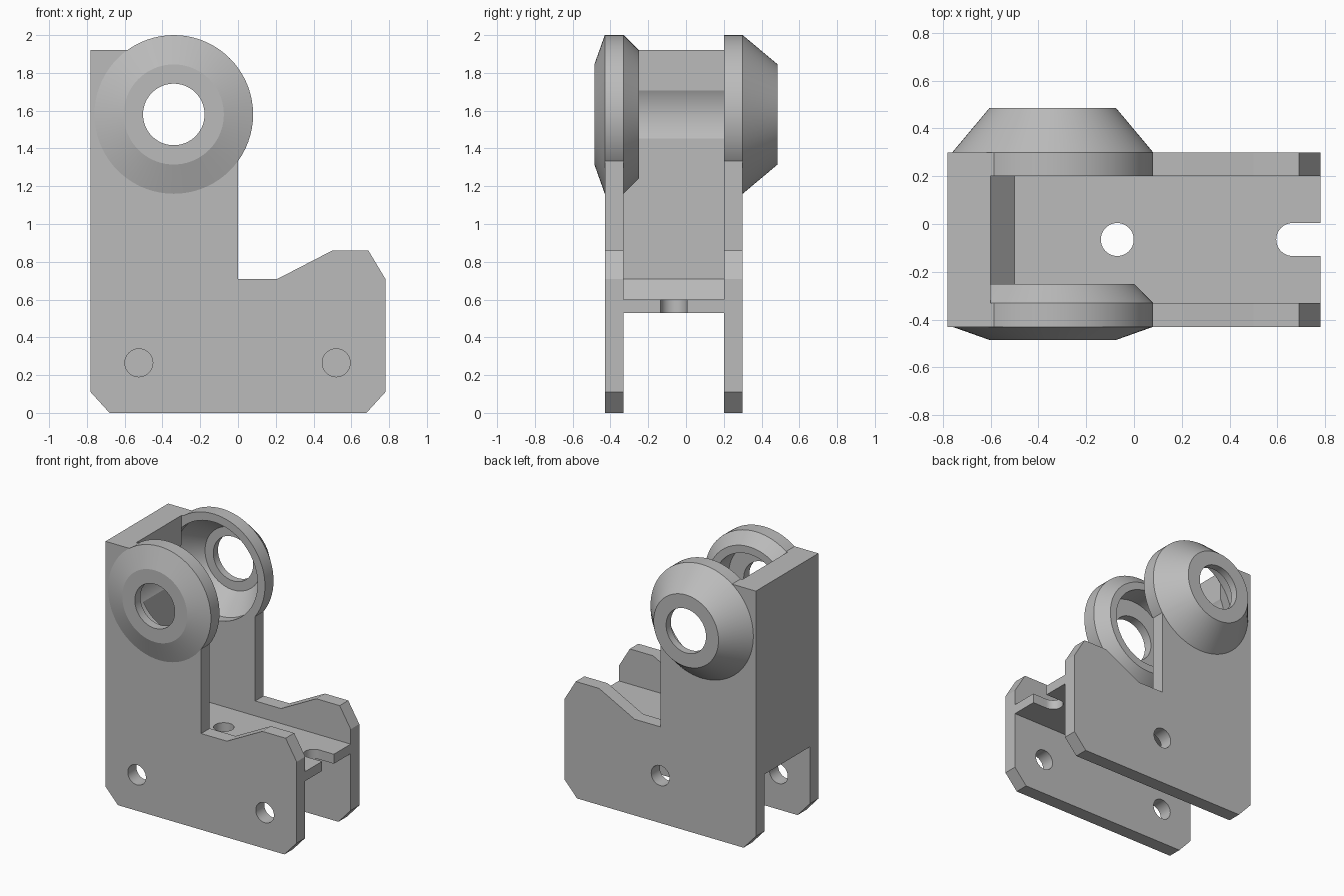
import bpy, bmesh, math

cube = bpy.data.objects.get("Cube")
if cube:
    bpy.data.objects.remove(cube, do_unlink=True)

grey = bpy.data.materials.new("plain_grey")
grey.use_nodes = True
GREY = (0.5, 0.5, 0.5, 1)
grey.diffuse_color = GREY
grey.node_tree.nodes["Principled BSDF"].inputs["Base Color"].default_value = GREY

AXIS = (-0.34, 1.58)          # x, z of the bearing bore
FRONT, BACK = (-0.43, -0.33), (0.2, 0.3)   # y spans of the two side plates


def finish(name, bm):
    bmesh.ops.recalc_face_normals(bm, faces=bm.faces)
    mesh = bpy.data.meshes.new(name)
    bm.to_mesh(mesh)
    bm.free()
    mesh.materials.append(grey)
    obj = bpy.data.objects.new(name, mesh)
    bpy.context.collection.objects.link(obj)
    return obj


def loft(name, rings):
    """Close a stack of equal point rings into a solid."""
    bm = bmesh.new()
    loops = [[bm.verts.new(p) for p in ring] for ring in rings]
    n = len(loops[0])
    for a, b in zip(loops, loops[1:]):
        for i in range(n):
            j = (i + 1) % n
            bm.faces.new((a[i], a[j], b[j], b[i]))
    bm.faces.new(loops[0])
    bm.faces.new(loops[-1])
    return finish(name, bm)


def extrude_y(name, outline, span):
    return loft(name, [[(x, y, z) for x, z in outline] for y in span])


def lathe_y(name, profile, centre=AXIS, sides=72):
    """Revolve (y, radius) pairs about an axis along y."""
    turn = [2 * math.pi * i / sides for i in range(sides)]
    return loft(name, [[(centre[0] + r * math.cos(t), y, centre[1] + r * math.sin(t))
                        for t in turn] for y, r in profile])


def drill_z(name, x, y, r):
    turn = [2 * math.pi * i / 40 for i in range(40)]
    return loft(name, [[(x + r * math.cos(t), y + r * math.sin(t), z) for t in turn]
                       for z in (0.4, 0.7)])


def combine(obj, tool, operation):
    """Apply a boolean and discard the tool."""
    tool.hide_render = True
    mod = obj.modifiers.new(operation, "BOOLEAN")
    mod.operation, mod.solver, mod.object = operation, "EXACT", tool
    bpy.context.view_layer.objects.active = obj
    bpy.ops.object.modifier_apply(modifier=mod.name)
    bpy.data.objects.remove(tool, do_unlink=True)


# Side plates: L-shaped outline, its upper end buried in the round boss
outline = [(-0.78, 0.11), (-0.68, 0), (0.68, 0), (0.78, 0.11), (0.78, 0.71),
           (0.69, 0.86), (0.5, 0.86), (0.21, 0.71), (0, 0.71), (0, 1.34),
           (-0.2, 1.5), (-0.34, 1.92), (-0.78, 1.92)]


def side_plate(name, span, boss, recess, holes):
    plate = extrude_y(name, outline, span)
    combine(plate, lathe_y("boss", boss), "UNION")
    combine(plate, lathe_y("recess", recess), "DIFFERENCE")
    combine(plate, lathe_y("bore", [(boss[0][0] - 0.1, 0.163),
                                    (boss[-1][0] + 0.1, 0.163)]), "DIFFERENCE")
    for hole in holes:
        tool = lathe_y("screw_hole", [(span[0] - 0.1, 0.074), (span[1] + 0.1, 0.074)],
                       hole, 40)
        combine(plate, tool, "DIFFERENCE")
    return plate


front_plate = side_plate(
    "front_side_plate", FRONT,
    [(-0.485, 0.265), (-0.43, 0.42), (-0.33, 0.42), (-0.25, 0.34)],
    [(-0.42, 0.285), (-0.2, 0.285)],
    [(-0.525, 0.265), (0.52, 0.265)])
back_plate = side_plate(
    "back_side_plate", BACK,
    [(0.2, 0.42), (0.3, 0.42), (0.485, 0.265)],
    [(0.1, 0.36), (0.27, 0.36), (0.43, 0.23)],
    [(0.0, 0.35)])

# Upright wall between the plates, with a sloped foot and a round clearance
wall = extrude_y("end_wall", [(-0.78, 0.6), (-0.5, 0.6), (-0.6, 0.71),
                              (-0.6, 1.92), (-0.78, 1.92)], (FRONT[1], BACK[0]))
combine(wall, lathe_y("clearance", [(-0.5, 0.29), (0.4, 0.29)]), "DIFFERENCE")

# Shelf with a round hole and an open slot at its free end
shelf = extrude_y("shelf", [(-0.78, 0.53), (0.78, 0.53), (0.78, 0.6), (-0.78, 0.6)],
                  (FRONT[1], BACK[0]))
combine(shelf, drill_z("shelf_hole", -0.07, -0.065, 0.069), "DIFFERENCE")
combine(shelf, drill_z("slot_end", 0.664, -0.065, 0.069), "DIFFERENCE")
slot = extrude_y("slot", [(0.664, 0.4), (0.9, 0.4), (0.9, 0.7), (0.664, 0.7)],
                 (-0.134, 0.004))
combine(shelf, slot, "DIFFERENCE")

# Smooth the round surfaces, keep the edges sharp
for obj in (front_plate, back_plate, wall, shelf):
    bpy.ops.object.select_all(action="DESELECT")
    obj.select_set(True)
    bpy.context.view_layer.objects.active = obj
    bpy.ops.object.shade_smooth_by_angle(angle=math.radians(15))
